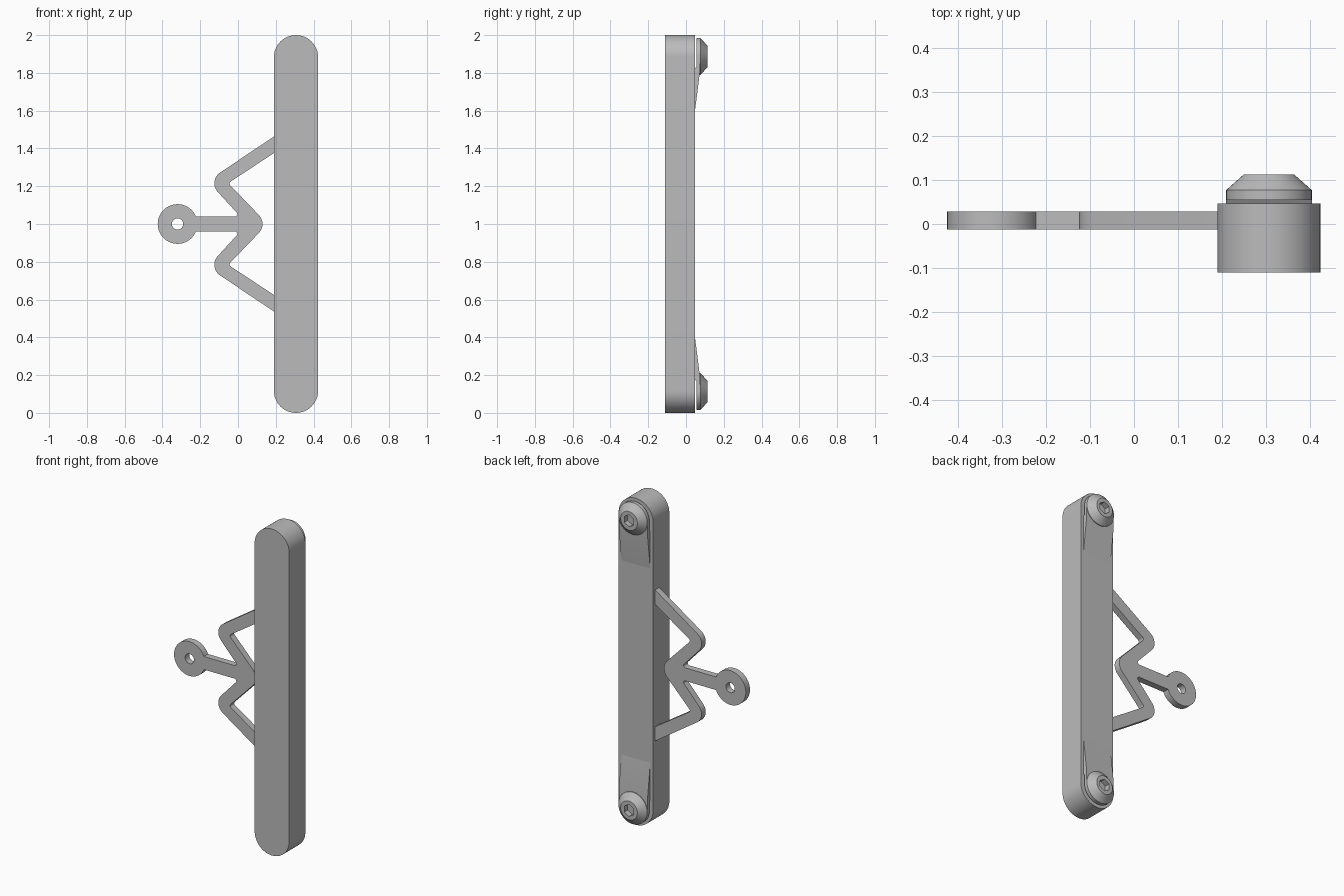
import bpy, bmesh, math
from mathutils import Vector

old = bpy.data.objects.get("Cube")
if old:
    bpy.data.objects.remove(old, do_unlink=True)

GREY = bpy.data.materials.new("plain_grey")
GREY.use_nodes = True
GREY.diffuse_color = (0.5, 0.5, 0.5, 1)
GREY.node_tree.nodes["Principled BSDF"].inputs["Base Color"].default_value = (0.5, 0.5, 0.5, 1)

BAR_X, BAR_R = 0.307, 0.117      # bar centre line and half width
BACK = 0.047                     # back face of the bar
KNOB_Z, KNOB_R = 1.887, 0.0975


def arc(cx, cz, r, a0, a1, n):
    """Points on an arc, angles in degrees."""
    angles = [math.radians(a0 + (a1 - a0) * i / n) for i in range(n + 1)]
    return [(cx + r * math.cos(a), cz + r * math.sin(a)) for a in angles]


def rounded(corners, n=10):
    """Open outline whose (x, z, radius) corners are filleted."""
    out = []
    for i, (x, z, r) in enumerate(corners):
        p = Vector((x, z))
        if r == 0 or i in (0, len(corners) - 1):
            out.append((x, z))
            continue
        u = (Vector(corners[i - 1][:2]) - p).normalized()
        v = (Vector(corners[i + 1][:2]) - p).normalized()
        half = u.angle(v) / 2
        c = p + (u + v).normalized() * r / math.sin(half)
        start, end = p + u * r / math.tan(half) - c, p + v * r / math.tan(half) - c
        a0 = math.atan2(start.y, start.x)
        turn = math.atan2(start.x * end.y - start.y * end.x, start.dot(end))
        out += [(c.x + r * math.cos(a0 + turn * k / n),
                 c.y + r * math.sin(a0 + turn * k / n)) for k in range(n + 1)]
    return out


def finish(obj):
    bpy.ops.object.select_all(action="DESELECT")
    obj.select_set(True)
    bpy.context.view_layer.objects.active = obj
    bpy.ops.object.shade_smooth_by_angle(angle=math.radians(30))


def mesh_object(name, bm):
    bmesh.ops.remove_doubles(bm, verts=bm.verts, dist=0.00005)
    bmesh.ops.recalc_face_normals(bm, faces=bm.faces)
    me = bpy.data.meshes.new(name)
    bm.to_mesh(me)
    bm.free()
    me.materials.append(GREY)
    obj = bpy.data.objects.new(name, me)
    bpy.context.collection.objects.link(obj)
    finish(obj)
    return obj


def plate(name, loops, y0, y1):
    """Flat plate in the xz plane; later loops inside the first are holes."""
    cu = bpy.data.curves.new(name + "_outline", "CURVE")
    cu.dimensions, cu.fill_mode, cu.extrude = "2D", "BOTH", (y1 - y0) / 2
    for loop in loops:
        sp = cu.splines.new("POLY")
        sp.points.add(len(loop) - 1)
        for pt, (x, z) in zip(sp.points, loop):
            pt.co = (x, z, 0, 1)
        sp.use_cyclic_u = True
    tmp = bpy.data.objects.new(name + "_outline", cu)
    bpy.context.collection.objects.link(tmp)
    bpy.context.view_layer.update()
    me = tmp.to_mesh()
    bm = bmesh.new()
    bm.from_mesh(me)
    tmp.to_mesh_clear()
    bpy.data.objects.remove(tmp, do_unlink=True)
    for v in bm.verts:
        x, z, d = v.co
        v.co = (x, (y0 + y1) / 2 - d, z)
    return mesh_object(name, bm)


# Long bar with round ends
plate("bar", [arc(BAR_X, 2 - BAR_R, BAR_R, 0, 180, 32)
              + arc(BAR_X, BAR_R, BAR_R, 180, 360, 32)], -0.11, BACK)

# Zigzag spring with pull ring, upper half outline then mirrored
upper = rounded([(0.157, 1.0, 0), (-0.052, 1.216, 0.012), (0.25, 1.415, 0),
                 (0.25, 1.503, 0), (-0.161, 1.228, 0.068),
                 (0.012, 1.04, 0.012), (-0.223, 1.04, 0)])
tip = [p for p in arc(0.0605, 1.0, 0.069, 0, 44, 8)]
ring_angle = math.degrees(math.asin(0.04 / 0.105))
upper = tip + upper[1:-1] + arc(-0.32, 1.0, 0.105, ring_angle, 180, 32)
lower = [(x, 2 - z) for x, z in reversed(upper[1:-1])]
plate("spring_and_ring", [upper + lower, arc(-0.32, 1.0, 0.03, 0, 348.75, 31)],
      -0.012, 0.028)


def tongue(name, flip):
    """Sloping strip on the back of the bar, round under the knob."""
    bm = bmesh.new()
    side = [(0.04, 1.54), (0.073, 1.8), (0.073, KNOB_Z),
            (0.055, KNOB_Z), (0.055, 1.83), (0.04, 1.82)]
    rows = [[bm.verts.new((BAR_X + s * KNOB_R, y, flip(z))) for y, z in side]
            for s in (-1, 1)]
    for row in rows:
        bm.faces.new(row)
    for i in range(len(side)):
        j = (i + 1) % len(side)
        bm.faces.new((rows[0][i], rows[0][j], rows[1][j], rows[1][i]))
    return mesh_object(name, bm)


def knob(name, flip):
    """Turned cap with a sloping rim and a six-sided socket."""
    n = 48
    bm = bmesh.new()
    profile = [(KNOB_R, 0.055, False), (KNOB_R, 0.077, False),
               (0.057, 0.113, False), (0.032, 0.113, True), (0.032, 0.08, True)]
    rings = []
    for r, y, six in profile:
        ring = []
        for k in range(n):
            t = 360 * k / n
            rr = r / math.cos(math.radians((t + 30) % 60 - 30)) if six else r
            a = math.radians(t)
            ring.append(bm.verts.new((BAR_X + rr * math.cos(a), y,
                                      flip(KNOB_Z + rr * math.sin(a)))))
        rings.append(ring)
    for a, b in zip(rings, rings[1:]):
        for k in range(n):
            m = (k + 1) % n
            bm.faces.new((a[k], a[m], b[m], b[k]))
    bm.faces.new(rings[0])
    bm.faces.new(rings[-1])
    return mesh_object(name, bm)


# Matching clips at both ends
for label, flip in (("top", lambda z: z), ("bottom", lambda z: 2 - z)):
    tongue(label + "_tongue", flip)
    knob(label + "_knob", flip)
